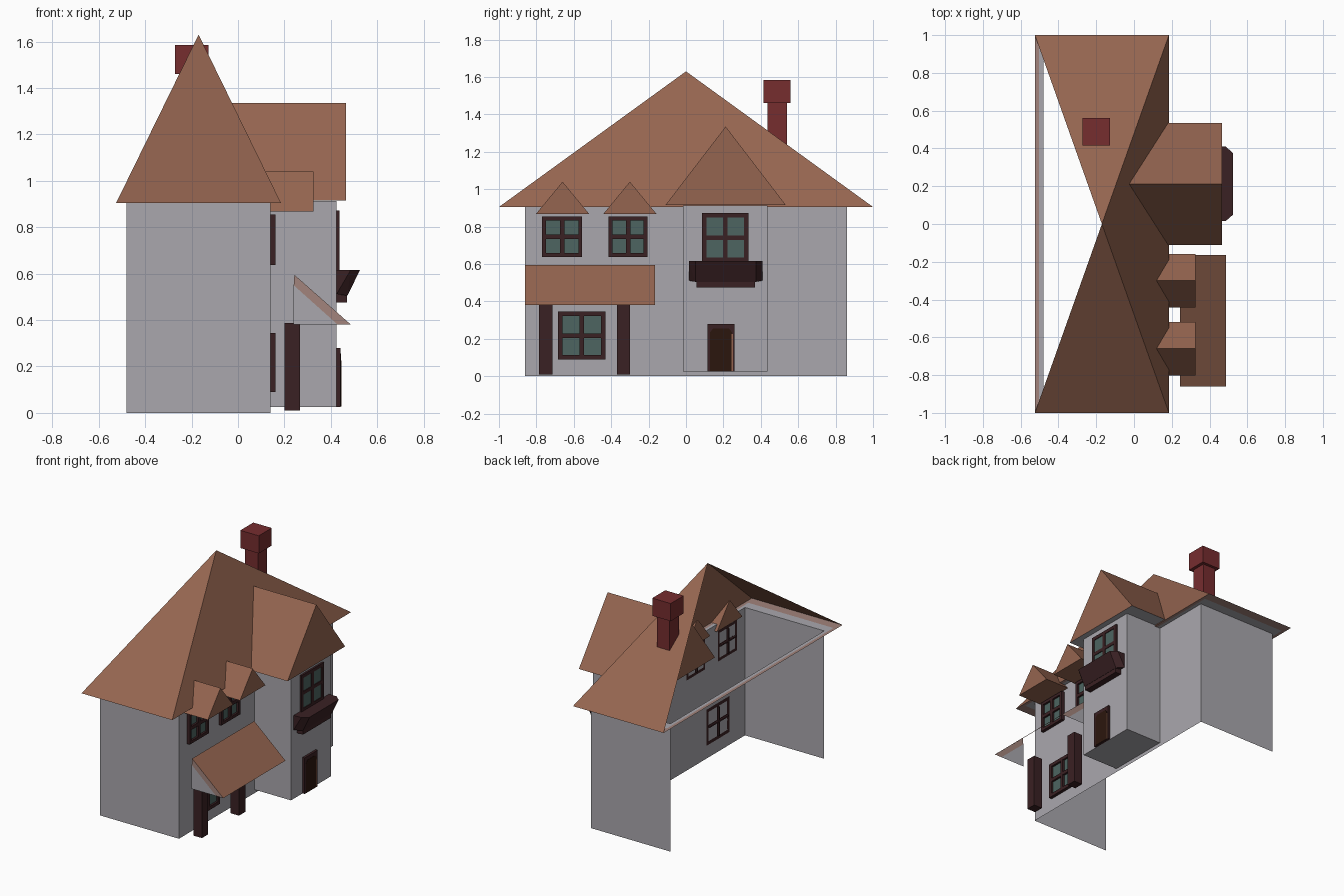
import bpy
import bmesh

cube = bpy.data.objects.get("Cube")
if cube:
    bpy.data.objects.remove(cube, do_unlink=True)


def material(name, r, g, b):
    m = bpy.data.materials.new(name)
    m.use_nodes = True
    m.diffuse_color = (r, g, b, 1)
    node = next(n for n in m.node_tree.nodes if n.type == 'BSDF_PRINCIPLED')
    node.inputs["Base Color"].default_value = (r, g, b, 1)
    node.inputs["Roughness"].default_value = 0.9
    return m


WALL = material("wall_grey", 0.40, 0.39, 0.42)
ROOF = material("roof_brown", 0.30, 0.13, 0.08)
SOFFIT = material("soffit_pink", 0.36, 0.23, 0.20)
WOOD = material("dark_timber", 0.042, 0.015, 0.017)
GLASS = material("window_glass", 0.075, 0.13, 0.12)
BRICK = material("chimney_red", 0.18, 0.026, 0.028)
DOOR = material("door_brown", 0.024, 0.008, 0.004)


def build(name, verts, faces, mats, slots=None):
    """Mesh from a few points; slots gives the material of each face."""
    me = bpy.data.meshes.new(name)
    me.from_pydata(verts, [], faces)
    for m in mats:
        me.materials.append(m)
    for poly, s in zip(me.polygons, slots or [0] * len(faces)):
        poly.material_index = s
    ob = bpy.data.objects.new(name, me)
    bpy.context.collection.objects.link(ob)
    return ob


def hull(name, points, mat):
    bm = bmesh.new()
    for p in points:
        bm.verts.new(p)
    bmesh.ops.convex_hull(bm, input=bm.verts)
    bmesh.ops.recalc_face_normals(bm, faces=bm.faces)
    ob = build(name, [], [], [mat])
    bm.to_mesh(ob.data)
    bm.free()
    return ob


def box(name, xs, ys, zs, mat):
    return hull(name, [(x, y, z) for x in xs for y in ys for z in zs], mat)


def rect(xs, ys, z):
    return [(xs[0], ys[0], z), (xs[1], ys[0], z), (xs[1], ys[1], z), (xs[0], ys[1], z)]


# Main walls: three sheets, open at the back
EAVE = 0.905
WX, WY = (-0.48, 0.14), (-0.86, 0.86)
build("main_walls", rect(WX, WY, 0) + rect(WX, WY, EAVE),
      [(i, i + 1, i + 5, i + 4) for i in range(3)], [WALL])

# Main roof: three sloping faces, open at the back
RX, RY = (-0.525, 0.185), (-1, 1)
build("main_roof", rect(RX, RY, EAVE) + [(-0.17, 0, 1.63)],
      [(i, i + 1, 4) for i in range(3)], [ROOF])

# Soffit: two nested bands under the eaves
rings = rect(RX, RY, EAVE) + rect((-0.503, 0.163), (-0.93, 0.93), EAVE) + rect(WX, WY, EAVE)
bands = [(4 * k + i, 4 * k + 4 + i, 4 * k + 4 + (i + 1) % 4, 4 * k + (i + 1) % 4)
         for k in range(2) for i in range(4)]
build("eaves_soffit", rings, bands, [SOFFIT, WALL], [0] * 4 + [1] * 4)


# Gabled roofs facing the garden side
def gable(name, xs, yc, half, z0, z1, under):
    verts = []
    for x in xs:
        verts += [(x, yc - half, z0), (x, yc + half, z0), (x, yc, z1)]
    faces = [(0, 3, 5, 2), (1, 2, 5, 4), (3, 4, 5), (0, 2, 1), (0, 1, 4, 3)]
    build(name, verts, faces, [ROOF, under], [0, 0, 0, 0, 1])


gable("wing_roof", (-0.15, 0.465), 0.212, 0.322, 0.915, 1.335, WALL)
gable("dormer_roof_1", (0.12, 0.325), -0.66, 0.142, 0.868, 1.04, ROOF)
gable("dormer_roof_2", (0.12, 0.325), -0.30, 0.142, 0.868, 1.04, ROOF)

# Projecting wing
box("wing_walls", (0.141, 0.425), (-0.015, 0.435), (0.025, 0.914), WALL)

# Porch: sloping roof with grey cheeks, on two posts
PY = (-0.86, -0.165)
section = [(0.24, 0.38), (0.43, 0.38), (0.487, 0.38), (0.243, 0.595), (0.24, 0.55)]
build("porch_roof", [(x, y, z) for y in PY for x, z in section],
      [(2, 7, 8, 3), (0, 1, 4), (1, 2, 3, 4), (5, 9, 6), (6, 9, 8, 7)],
      [ROOF, WALL, SOFFIT], [0, 1, 2, 1, 2])
for i, y in enumerate((-0.75, -0.335)):
    box(f"porch_post_{i + 1}", (0.20, 0.267), (y - 0.035, y + 0.035), (0.01, 0.388), WOOD)


# Windows: four frame bars, a cross running through the wall, glass plate
def window(name, x, ys, zs, depth, rim):
    (y0, y1), (z0, z1) = ys, zs
    yc, zc, half = (y0 + y1) / 2, (z0 + z1) / 2, 0.012
    front = (x, x + depth)
    box(name + "_left_bar", front, (y0, y0 + rim), zs, WOOD)
    box(name + "_right_bar", front, (y1 - rim, y1), zs, WOOD)
    box(name + "_sill", front, ys, (z0, z0 + rim), WOOD)
    box(name + "_head", front, ys, (z1 - rim, z1), WOOD)
    box(name + "_mullion", front, (yc - half, yc + half), zs, WOOD)
    box(name + "_transom", front, ys, (zc - half, zc + half), WOOD)
    box(name + "_inner_mullion", (x - 0.012, x), (yc - 0.005, yc + 0.005),
        (z0 + rim, z1 - rim), WOOD)
    box(name + "_inner_transom", (x - 0.012, x), (y0 + rim, y1 - rim),
        (zc - 0.005, zc + 0.005), WOOD)
    box(name + "_glass", (x + 0.001, x + 0.008), (y0 + 0.01, y1 - 0.01),
        (z0 + 0.01, z1 - 0.01), GLASS)


window("upper_window_1", 0.14, (-0.77, -0.555), (0.637, 0.855), 0.022, 0.021)
window("upper_window_2", 0.14, (-0.415, -0.205), (0.637, 0.855), 0.022, 0.021)
window("lower_window", 0.14, (-0.685, -0.43), (0.09, 0.345), 0.022, 0.024)
window("wing_window", 0.425, (0.085, 0.335), (0.61, 0.872), 0.013, 0.024)

# Flower box: flared trough on a bracket
hull("flower_box", [(0.425, 0.015, 0.615), (0.425, 0.41, 0.615),
                    (0.485, 0.015, 0.615), (0.485, 0.41, 0.615),
                    (0.525, 0.05, 0.615), (0.525, 0.375, 0.615),
                    (0.425, 0.015, 0.512), (0.425, 0.41, 0.512),
                    (0.472, 0.05, 0.505), (0.472, 0.375, 0.505)], WOOD)
box("flower_box_bracket", (0.425, 0.47), (0.055, 0.37), (0.475, 0.512), WOOD)

# Door with frame, arched leaf and lit jamb
box("door_frame", (0.425, 0.442), (0.115, 0.26), (0.025, 0.28), WOOD)
arch = [(0.128, 0.027), (0.246, 0.027), (0.246, 0.235), (0.23, 0.255),
        (0.145, 0.255), (0.128, 0.235)]
hull("door_leaf", [(x, y, z) for x in (0.44, 0.444) for y, z in arch], DOOR)
box("door_jamb", (0.44, 0.445), (0.244, 0.25), (0.027, 0.225), ROOF)

# Chimney
box("chimney_stack", (-0.25, -0.15), (0.437, 0.54), (1.2, 1.465), BRICK)
box("chimney_cap", (-0.272, -0.128), (0.415, 0.56), (1.46, 1.585), BRICK)
